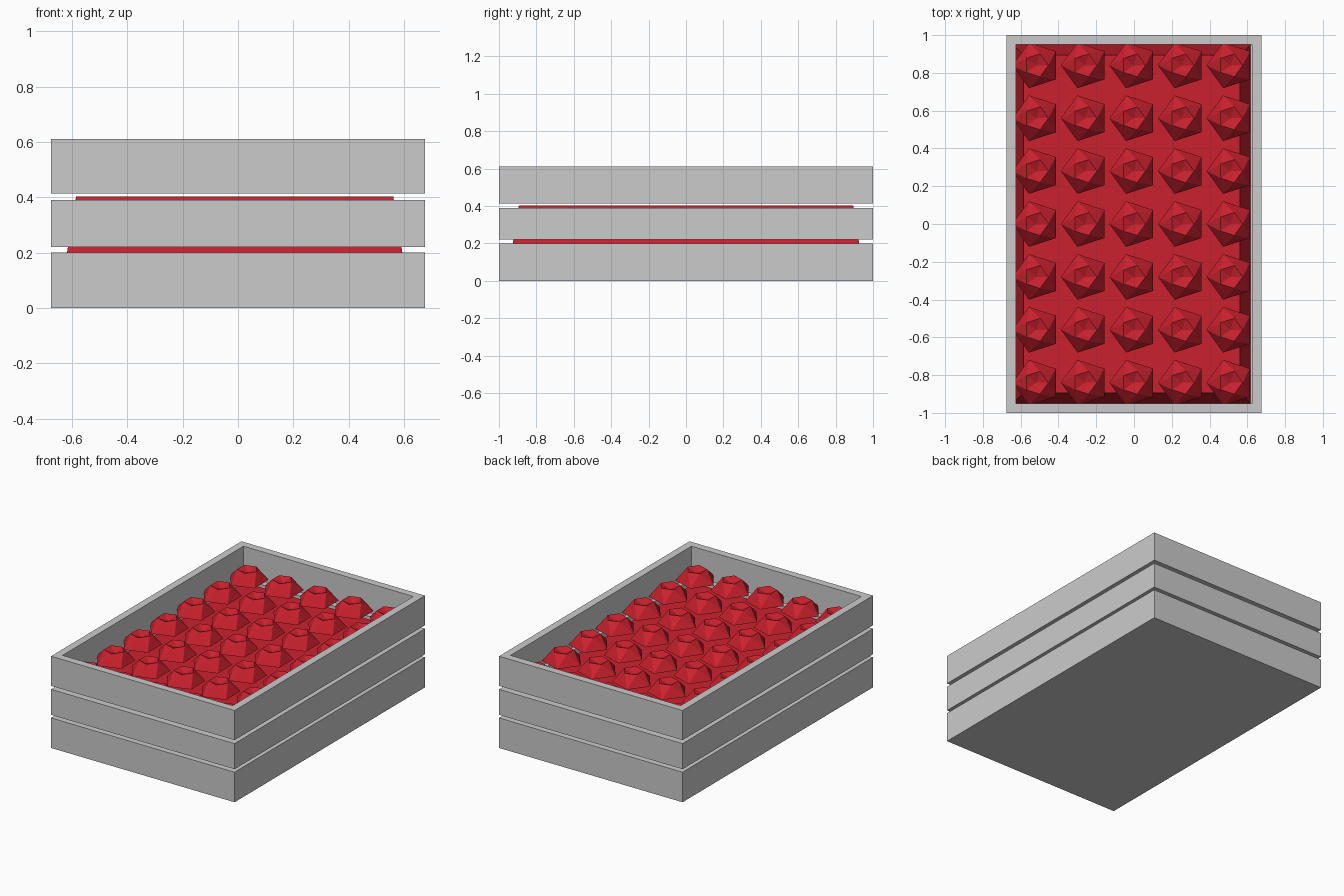
import bpy, bmesh
from math import sin, cos, pi

if "Cube" in bpy.data.objects:
    bpy.data.objects.remove(bpy.data.objects["Cube"])


def material(name, rgb):
    m = bpy.data.materials.new(name)
    m.use_nodes = True
    m.diffuse_color = (*rgb, 1)
    m.node_tree.nodes["Principled BSDF"].inputs["Base Color"].default_value = (*rgb, 1)
    return m


GREY = material("pale grey", (0.6, 0.6, 0.6))
RED = material("fruit red", (0.6, 0.015, 0.027))


def rectangle(bm, hx, hy, z, cx=0):
    return [bm.verts.new((cx + sx * hx, sy * hy, z))
            for sx, sy in ((-1, -1), (1, -1), (1, 1), (-1, 1))]


def bridge(bm, low, high):
    n = len(low)
    for i in range(n):
        j = (i + 1) % n
        bm.faces.new((low[i], low[j], high[j], high[i]))


def finish(bm, name, mat):
    bmesh.ops.recalc_face_normals(bm, faces=bm.faces)
    mesh = bpy.data.meshes.new(name)
    bm.to_mesh(mesh)
    bm.free()
    mesh.materials.append(mat)
    return place(name, mesh)


def place(name, mesh, location=(0, 0, 0)):
    ob = bpy.data.objects.new(name, mesh)
    ob.location = location
    bpy.context.collection.objects.link(ob)
    return ob


HX, HY, WALL = 0.675, 1.0, 0.05

# Three stacked rings of boards with open gaps between them
for name, z0, z1 in (("lower_boards", 0, 0.2), ("middle_boards", 0.22, 0.39),
                     ("upper_boards", 0.413, 0.61)):
    bm = bmesh.new()
    loops = [rectangle(bm, HX - t, HY - t, z)
             for t, z in ((0, z0), (0, z1), (WALL, z1), (WALL, z0))]
    for a, b in zip(loops, loops[1:] + loops[:1]):
        bridge(bm, a, b)
    finish(bm, name, GREY)

# Crate floor
bm = bmesh.new()
low, high = (rectangle(bm, HX - WALL, HY - WALL, z) for z in (0, 0.05))
bridge(bm, low, high)
bm.faces.new(low)
bm.faces.new(high)
finish(bm, "crate_floor", GREY)

# Tapered block of packed fruit, slightly off centre
bm = bmesh.new()
low = rectangle(bm, 0.63, 0.95, 0.05, -0.012)
high = rectangle(bm, 0.573, 0.894, 0.402, -0.012)
bridge(bm, low, high)
bm.faces.new(low)
bm.faces.new(high)
finish(bm, "fruit_fill", RED)

# Faceted fruit: two twisted pentagons, pointed base and dimpled top
bm = bmesh.new()


def pentagon(r, z, turn):
    return [bm.verts.new((r * cos(turn + i * 2 * pi / 5),
                          r * sin(turn + i * 2 * pi / 5), z)) for i in range(5)]


wide = pentagon(0.127, 0.456, pi)
rim = pentagon(0.064, 0.528, pi + pi / 5)
base = bm.verts.new((0, 0, 0.413))
dimple = bm.verts.new((0, 0, 0.505))
for i in range(5):
    j = (i + 1) % 5
    bm.faces.new((base, wide[j], wide[i]))
    bm.faces.new((wide[i], wide[j], rim[i]))
    bm.faces.new((wide[j], rim[j], rim[i]))
    bm.faces.new((dimple, rim[i], rim[j]))
first = finish(bm, "fruit", RED)

# Five by seven rows of fruit
for col in range(-2, 3):
    for row in range(-3, 4):
        spot = (col * 0.257 - 0.003, row * 0.28, 0)
        if col == row == 0:
            first.location = spot
        else:
            place("fruit", first.data, spot)
